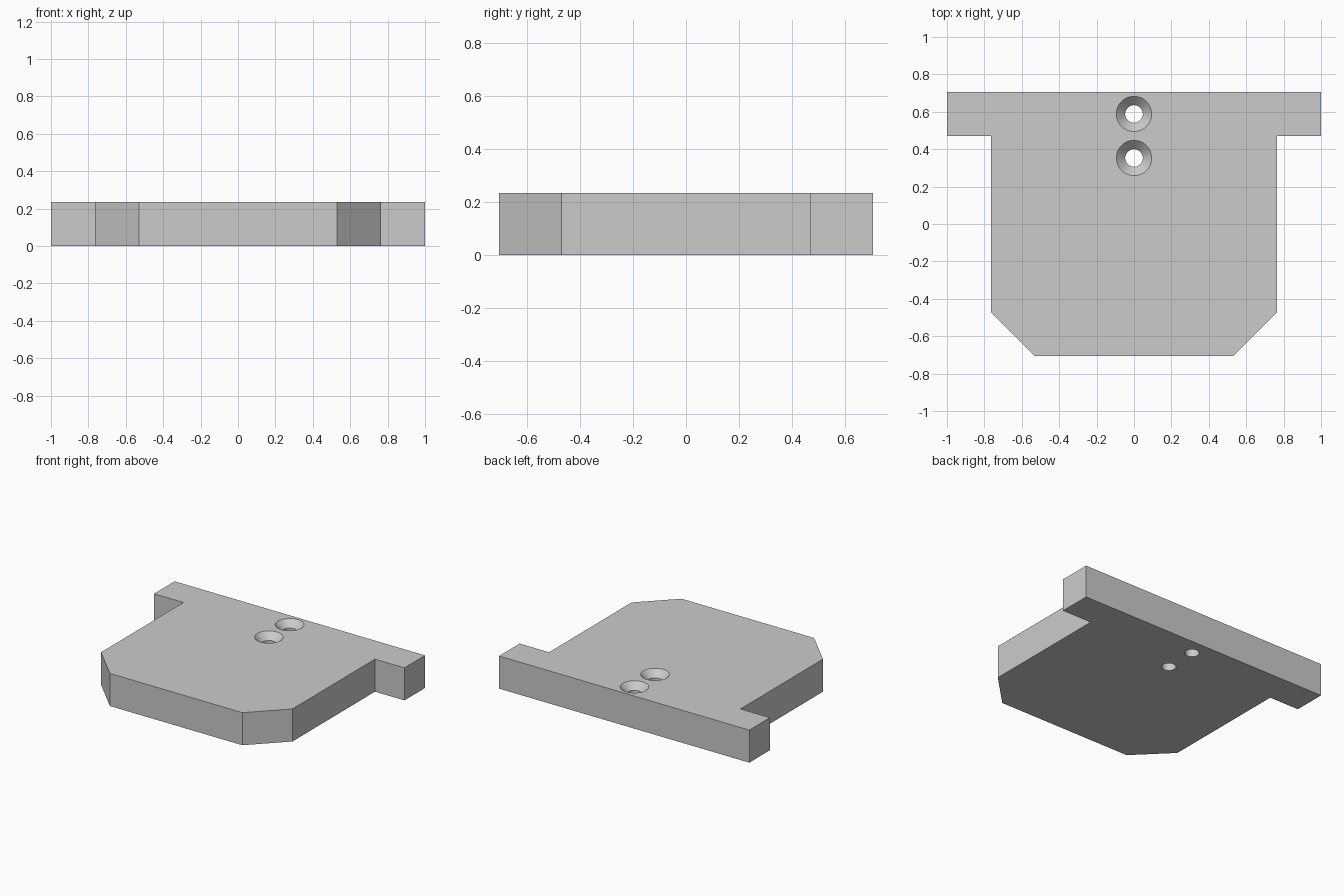
import bpy, bmesh
from math import radians, cos, sin, pi

if "Cube" in bpy.data.objects:
    bpy.data.objects.remove(bpy.data.objects["Cube"])

U = 2 / 17                       # drawing module
T = 2 * U                        # plate thickness
R_HOLE, R_SINK = 0.4 * U, 0.8 * U
HOLE_YS = (5 * U, 3 * U)
SEG = 48


def to_object(name, bm):
    bmesh.ops.recalc_face_normals(bm, faces=bm.faces[:])
    mesh = bpy.data.meshes.new(name)
    bm.to_mesh(mesh)
    bm.free()
    obj = bpy.data.objects.new(name, mesh)
    bpy.context.collection.objects.link(obj)
    return obj


# T-shaped plate: right half outline, mirrored, then extruded
half = [(4.5, -6), (6.5, -4), (6.5, 4), (8.5, 4), (8.5, 6)]
outline = half + [(-x, y) for x, y in reversed(half)]
bm = bmesh.new()
base = bm.faces.new([bm.verts.new((x * U, y * U, 0)) for x, y in outline])
top = bmesh.ops.extrude_face_region(bm, geom=[base])["geom"]
bmesh.ops.translate(bm, vec=(0, 0, T),
                    verts=[v for v in top if isinstance(v, bmesh.types.BMVert)])
plate = to_object("t_plate", bm)

# Countersunk screw holes: turned cutter with a 45 degree flare at the top
over = 0.02
profile = [(R_HOLE, -over), (R_HOLE, T - (R_SINK - R_HOLE)), (R_SINK + over, T + over)]
bm = bmesh.new()
for cy in HOLE_YS:
    # stop the flares just above the plate so neighbouring cutters stay apart
    rings = [[bm.verts.new((r * cos(2 * pi * i / SEG), cy + r * sin(2 * pi * i / SEG), z))
              for i in range(SEG)] for r, z in profile]
    for a, b in zip(rings, rings[1:]):
        for i in range(SEG):
            j = (i + 1) % SEG
            bm.faces.new((a[i], a[j], b[j], b[i]))
    bm.faces.new(rings[0][::-1])
    bm.faces.new(rings[-1])
cutter = to_object("screw_hole_cutter", bm)
cutter.hide_render = True

# Cut the holes and keep the edges crisp
mod = plate.modifiers.new("screw_holes", 'BOOLEAN')
mod.operation = 'DIFFERENCE'
mod.solver = 'EXACT'
mod.object = cutter
bpy.context.view_layer.objects.active = plate
plate.select_set(True)
bpy.ops.object.modifier_apply(modifier=mod.name)
bpy.data.objects.remove(cutter)
bpy.ops.object.shade_smooth_by_angle(angle=radians(30))
